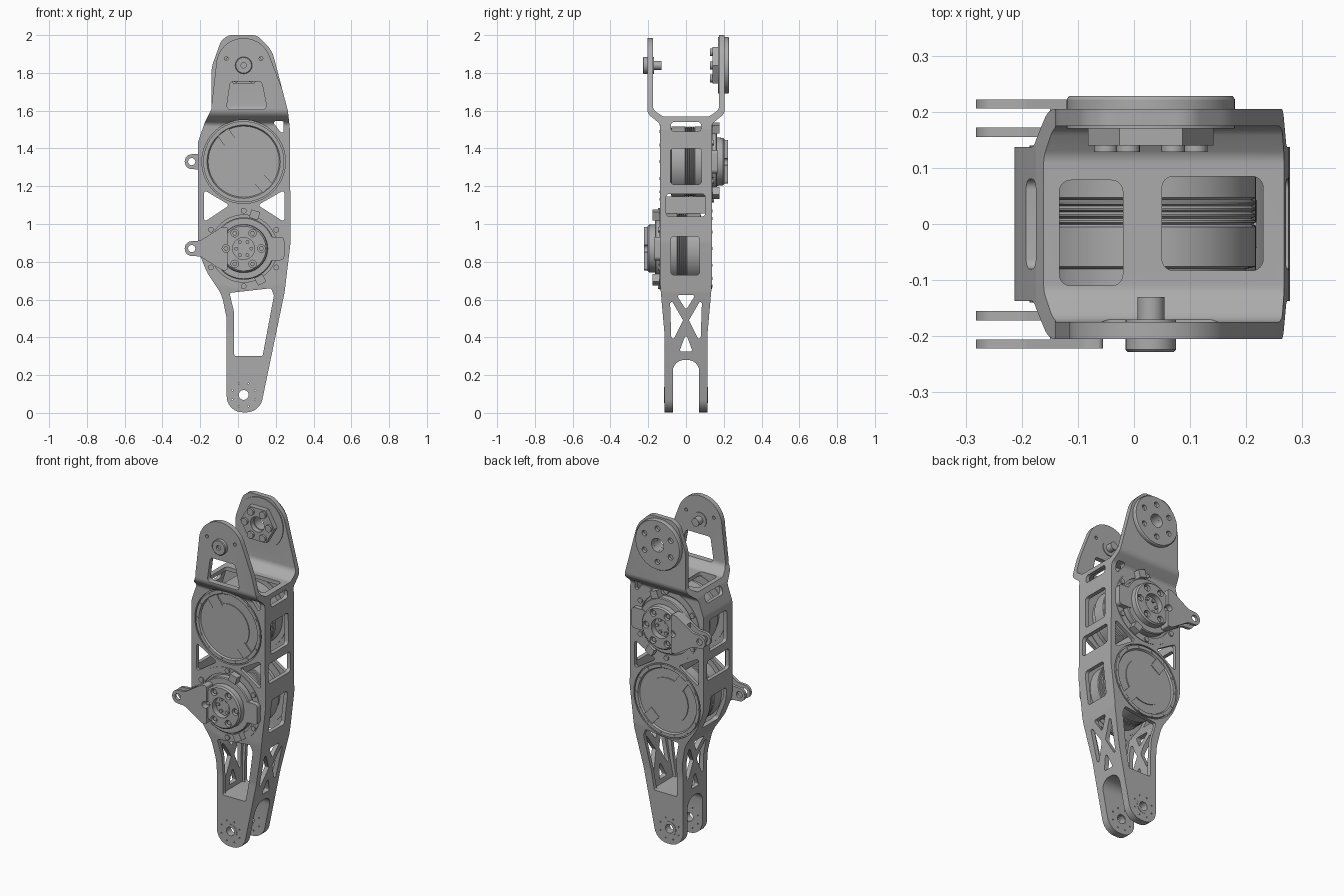
import bpy, bmesh, math
from mathutils import Vector

if "Cube" in bpy.data.objects:
    bpy.data.objects.remove(bpy.data.objects["Cube"])

grey = bpy.data.materials.new("machined_grey")
grey.use_nodes = True
COLOUR = (0.41, 0.41, 0.41, 1)
grey.diffuse_color = COLOUR
grey.node_tree.nodes["Principled BSDF"].inputs["Base Color"].default_value = COLOUR

CX, KNEE, HIP, TOP = 0.03, 0.87, 1.33, 1.84   # joint axis x and heights
parts = []


def finish(name, bm):
    bmesh.ops.remove_doubles(bm, verts=bm.verts, dist=1e-5)
    bmesh.ops.recalc_face_normals(bm, faces=bm.faces)
    me = bpy.data.meshes.new(name)
    bm.to_mesh(me)
    bm.free()
    me.materials.append(grey)
    ob = bpy.data.objects.new(name, me)
    bpy.context.collection.objects.link(ob)
    parts.append(ob)
    return ob


def rounded(points, r=0.02, n=6):
    """Polygon with arc corners; a third value on a point sets its own radius."""
    out = []
    for i, q in enumerate(points):
        p, a, b = (Vector(k[:2]) for k in (q, points[i - 1], points[(i + 1) % len(points)]))
        rad = q[2] if len(q) > 2 else r
        u, v = a - p, b - p
        half = u.angle(v) / 2
        d = min(rad / math.tan(half), 0.48 * u.length, 0.48 * v.length)
        if d < 1e-4:
            out.append(p)
            continue
        s, e, w = p + u.normalized() * d, p + v.normalized() * d, math.sin(half)
        for k in range(n + 1):
            t = k / n
            f = ((1 - t) ** 2, 2 * w * t * (1 - t), t * t)
            out.append((s * f[0] + p * f[1] + e * f[2]) / sum(f))
    return out


def circle(x, z, r, n=32):
    return [(x + r * math.cos(math.tau * i / n), z + r * math.sin(math.tau * i / n)) for i in range(n)]


def box(u0, u1, v0, v1):
    return [(u0, v0), (u1, v0), (u1, v1), (u0, v1)]


def tangent_box(z, angle, r0, r1, half):
    """Rectangle at an angle about the joint axis, between two radii."""
    c, d = Vector((CX, z)), Vector((math.cos(angle), math.sin(angle)))
    n = Vector((-d.y, d.x)) * half
    return [c + d * r0 - n, c + d * r1 - n, c + d * r1 + n, c + d * r0 + n]


def prism(name, pts, lo, hi, axis="y"):
    place = {"x": lambda u, v, h: (h, u, v), "y": lambda u, v, h: (u, h, v),
             "z": lambda u, v, h: (u, v, h)}[axis]
    bm = bmesh.new()
    a, b = ([bm.verts.new(place(p[0], p[1], h)) for p in pts] for h in (lo, hi))
    bm.faces.new(a)
    bm.faces.new(b[::-1])
    for i in range(len(pts)):
        bm.faces.new((a[i - 1], a[i], b[i], b[i - 1]))
    return finish(name, bm)


def lathe(name, profile, z, s=1, n=64):
    """Spin (radius, depth) points about the joint axis at height z."""
    bm = bmesh.new()
    vs = [bm.verts.new((CX + r, s * t, z)) for r, t in profile]
    es = [bm.edges.new(e) for e in zip(vs, vs[1:])]
    bmesh.ops.spin(bm, geom=vs + es, cent=(CX, 0, z), axis=(0, 1, 0),
                   angle=math.tau, steps=n, use_duplicate=False)
    return finish(name, bm)


def boolean(ob, *tools, op="DIFFERENCE"):
    for tool in tools:
        m = ob.modifiers.new("cut", "BOOLEAN")
        m.operation, m.solver, m.object = op, "EXACT", tool
        bpy.context.view_layer.objects.active = ob
        bpy.ops.object.modifier_apply(modifier=m.name)
        parts.remove(tool)
        bpy.data.objects.remove(tool)


def ring(name, z, radius, r, lo, hi, count, start=0, n=16):
    return [prism(name, circle(CX + radius * math.cos(start + math.tau * i / count),
                               z + radius * math.sin(start + math.tau * i / count), r, n), lo, hi)
            for i in range(count)]


# Frame: side silhouette crossed with the forked front-to-back silhouette
outline = rounded([(-.06, .003, .092), (.115, .003, .085), (.247, .64, .2), (.278, .9, .2), (.275, 1.5),
                   (.264, 1.6), (.18, 1.92, .15), (.10, 2.0, .06), (-.05, 2.0, .06), (-.09, 1.97, .06),
                   (-.14, 1.83, .15), (-.14, 1.61), (-.175, 1.54), (-.213, 1.43, .1), (-.212, .86, .2),
                   (-.165, .745, .2), (-.085, .625, .2), (-.06, .5, .2)])
frame = prism("leg_frame", outline, -.3, .3)
right_half = [(.07, .28, .06), (.07, -.01, 0), (.114, -.01, 0), (.114, .42, .3), (.137, .68, .3),
              (.137, 1.53, .03), (.205, 1.585, .05), (.205, 2.1, 0), (.175, 2.1, 0), (.175, 1.605, .04),
              (.12, 1.568, .04)]
section = rounded(right_half + [(-q[0],) + q[1:] for q in right_half[::-1]])
boolean(frame, prism("section", section, -.5, .5, "x"), op="INTERSECT")

# Hollow inside with thin tapered walls
cavity = prism("cavity", [(-.035, .3), (-.035, .53), (-.06, .64), (-.14, .75), (-.19, .87), (-.19, 1.43),
                          (-.155, 1.545), (.25, 1.545), (.255, .91), (.224, .65), (.148, .3)], -.2, .2)
boolean(cavity, prism("taper", [(-.09, .2), (.09, .2), (.092, .42), (.115, .68), (.115, 1.6), (-.115, 1.6),
                                (-.115, .68), (-.092, .42)], -.5, .5, "x"), op="INTERSECT")
boolean(frame, cavity)

# Motor seats, with a sunken rim on the cover side
for z, s in ((KNEE, -1), (HIP, 1)):
    boolean(frame, prism("seat", circle(CX, z, .203, 64), -.2, .2),
            prism("rim", circle(CX, z, .221, 64), *sorted((-s * .124, -s * .2))))

# Side windows
for y0, y1, z0, z1 in ((-.08, .08, 1.49, 1.54), (-.083, .083, 1.21, 1.40), (-.105, .102, 1.04, 1.16),
                       (-.08, .072, .73, .935)):
    boolean(frame, prism("window", rounded(box(y0, y1, z0, z1), .018), -.5, .5, "x"))

# Truss openings on both sides
trusses = [[(-.05, .625), (.05, .625), (0, .545)], [(0, .42), (.035, .325), (-.035, .325)]]
for s in (-1, 1):
    trusses.append([(s * .085, .61), (s * .015, .49), (s * .065, .39), (s * .078, .4)])
for t in trusses:
    boolean(frame, prism("truss", rounded(t, .008), -.5, .5, "x"))

# Openings through front and back
for pts in ([(-.045, .635), (.175, .66), (.19, .62), (.13, .3), (-.02, .3), (-.02, .53)],
            [(-.18, 1.18), (-.045, 1.1), (-.18, 1.01)], [(.245, 1.18), (.105, 1.1), (.245, 1.01)],
            [(.18, 1.545), (.242, 1.545), (.242, 1.465)]):
    boolean(frame, prism("opening", rounded(pts, .01), -.3, .3))

# Openings in the bracket floor
for b in (box(-.133, -.02, -.11, .078), box(.05, .23, -.083, .085)):
    boolean(frame, prism("floor_window", rounded(b, .02), 1.5, 1.65, "z"))

# Front bracket plate: narrower arch and tapered window
arch = [(CX + .146 * math.cos(a), 1.838 + .146 * math.sin(a))
        for a in (math.radians(180 - 8 * i) for i in range(21))]
boolean(frame, prism("arch_trim", [(-.5, 1.62), (-.5, 2.2), (.5, 2.2), (.5, 1.62), (.27, 1.62)]
                     + arch[::-1] + [(-.141, 1.62)], -.3, -.13))
boolean(frame, prism("plate_window", rounded([(-.062, 1.607), (.155, 1.607), (.125, 1.755), (-.04, 1.755)], .02),
                     -.3, -.1))
for x in (-.062, .122):
    boolean(frame, prism("hole", circle(x, 1.876, .01, 12), -.3, .3))
boolean(frame, prism("hole", circle(CX, 1.71, .01, 12), .1, .3))

# Ankle pivot holes
boolean(frame, prism("pivot", circle(CX, .095, .03), -.3, .3))
boolean(frame, *ring("hole", .095, .065, .004, -.3, .3, 8, math.pi / 8, 8))
for s in (-1, 1):
    lathe("ankle_bushing", [(.026, .072), (.043, .072), (.043, .116), (.026, .116), (.026, .072)], .095, s, 32)

# Top joint: output disc, hexagonal hub and front pivot pin
disc = lathe("top_output_disc", [(.04, .17), (.15, .17), (.15, .222), (.146, .228), (.04, .228), (.04, .17)], TOP)
boolean(disc, *ring("hole", TOP, .1, .016, .21, .3, 6, math.pi / 6))
boolean(frame, prism("bore", circle(CX, TOP, .04), .1, .3))
hub = prism("top_hex_hub", circle(CX, TOP, .112, 6), .14, .18)
boolean(hub, prism("bore", circle(CX, TOP, .045), .1, .3))
ring("hub_bolt", TOP, .08, .021, .128, .15, 6)
ring("plate_bolt", TOP, .135, .009, .17, .178, 6, n=10)
lathe("pivot_pin", [(0, .13), (.024, .13), (.024, .17), (.045, .17), (.045, .224), (.041, .228),
                    (.014, .228), (.014, .215), (0, .215)], TOP, -1, 32)

# Electronics block between the motors
prism("electronics_block", box(-.05, .11, 1.055, 1.145), -.112, .112)


def motor(label, z, s):
    """Motor whose crank points to side s, with its flat cover opposite."""
    def span(lo, hi):
        return (s * lo, s * hi)
    grooves = []
    for i in range(5):
        t = i * .011 - .005
        grooves += [(.187, t), (.18, t + .004), (.187, t + .008)]
    can = lathe(label + "_motor_can",
                [(0, -.127), (.188, -.127), (.194, -.137), (.214, -.137), (.214, -.112), (.17, -.112),
                 (.17, -.08), (.187, -.076)] + grooves
                + [(.187, .112), (.216, .112), (.216, .14), (.178, .14), (.178, .126), (.165, .126), (.165, .16),
                   (.16, .165), (.128, .165), (.126, .196), (.118, .204), (.058, .204), (.058, .17), (0, .17)], z, s)
    # Cover plate with latches and screws
    prism(label + "_cover_plate", circle(CX, z, .135, 48), *span(-.132, -.12))
    for a in (math.radians(125), math.radians(-48)):
        prism(label + "_latch", tangent_box(z, a, .12, .19, .035), *span(-.135, -.12))
    ring(label + "_cover_screw", z, .204, .008, *span(-.139, -.13), 14, n=10)
    # Output side bolts, tabs and end stop
    ring(label + "_flange_bolt", z, .2, .015, *span(.135, .148), 6, math.pi / 6)
    ring(label + "_hub_screw", z, .04, .01, *span(.165, .18), 6, n=10)
    for a in (math.radians(72), math.radians(-62)):
        prism(label + "_tab", tangent_box(z, a, .165, .21, .024), *span(.13, .178))
    prism(label + "_end_stop", rounded(box(.15, .245, z - .062, z + .062), .02), *span(.13, .168))
    # Crank arm with a forked eye
    arm = prism(label + "_crank_arm",
                rounded([(-.282, z - .037, .037), (-.2, z - .042, .05), (-.085, z - .115, .03), (-.055, z - .115, .01),
                         (-.055, z + .115, .01), (-.085, z + .115, .03), (-.2, z + .042, .05),
                         (-.282, z + .037, .037)]),
                *span(.155, .222))
    boolean(arm, prism("fork_slot", box(-.4, -.15, z - .2, z + .2), *span(.172, .206)),
            prism("eye", circle(-.245, z, .019, 24), *span(.1, .3)))
    # Counterbored crank bolts
    for ob in (can, arm):
        boolean(ob, *ring("counterbore", z, .094, .02, *span(.182, .3), 6))
    ring(label + "_crank_bolt", z, .094, .013, *span(.17, .195), 6, 0, 6)


motor("upper", HIP, 1)
motor("lower", KNEE, -1)

# Smooth shading with sharp edges kept
bpy.ops.object.select_all(action="DESELECT")
for ob in parts:
    ob.select_set(True)
bpy.context.view_layer.objects.active = frame
bpy.ops.object.shade_smooth_by_angle(angle=math.radians(30))
